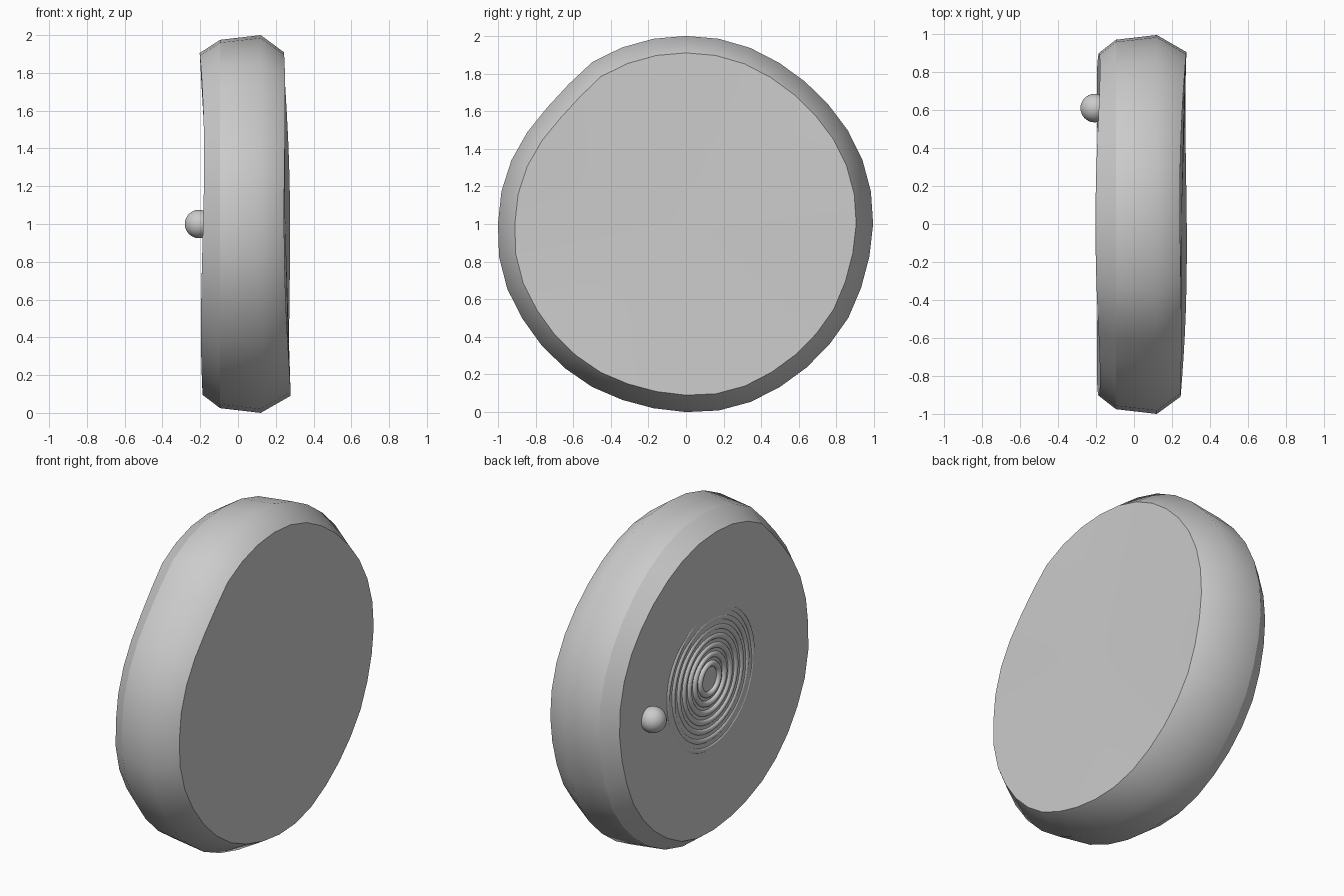
import bpy, bmesh, math

default_cube = bpy.data.objects.get("Cube")
if default_cube:
    bpy.data.objects.remove(default_cube, do_unlink=True)

# One pale grey for everything
grey = bpy.data.materials.new("pale_grey")
grey.use_nodes = True
colour = (0.6, 0.6, 0.6, 1)
grey.diffuse_color = colour
grey.node_tree.nodes["Principled BSDF"].inputs["Base Color"].default_value = colour

SIDES = 36
CENTRE_Z = 1.0

# Hand-made unevenness of the rim radius, in thousandths, every 15 degrees from +y upwards
DENTS = [-5, 0, -6, -15, -10, 0, 0, 0, -5, -42, -25, -5,
         0, 14, 5, 2, 0, -8, 0, 10, 0, -5, -3, -12]


def dent(angle):
    t = angle / math.tau * len(DENTS)
    i = int(t)
    a, b = DENTS[i % len(DENTS)], DENTS[(i + 1) % len(DENTS)]
    return (a + (b - a) * (t - i)) / 1000


def left_wave(a):
    return -0.014 * math.sin(a) + 0.010 * math.cos(a) + 0.007 * math.sin(3 * a + 1)


def right_wave(a):
    return 0.008 * math.sin(3 * a) + 0.005 * math.cos(2 * a)


def flat(a):
    return 0.0


def finish(obj, name):
    obj.name = obj.data.name = name
    obj.data.materials.clear()
    obj.data.materials.append(grey)


def build_body():
    # Profile across the rim: x, radius, sideways wave, sharp edge
    profile = [(-0.19, 0.905, right_wave, True), (-0.095, 0.975, flat, True),
               (0.12, 1.0, flat, False), (0.26, 0.91, left_wave, True)]
    bm = bmesh.new()
    rings = []
    for x, radius, wave, _ in profile:
        ring = []
        for i in range(SIDES):
            a = math.tau * i / SIDES
            r = radius + dent(a)
            ring.append(bm.verts.new((x + wave(a), r * math.cos(a),
                                      CENTRE_Z + r * math.sin(a))))
        rings.append(ring)
    # Rim bands
    for lower, upper in zip(rings, rings[1:]):
        for i in range(SIDES):
            j = (i + 1) % SIDES
            bm.faces.new((lower[i], lower[j], upper[j], upper[i]))
    # Slightly dished end faces
    for ring, x in ((rings[0], -0.15), (rings[-1], 0.25)):
        hub = bm.verts.new((x, 0, CENTRE_Z))
        for i in range(SIDES):
            bm.faces.new((hub, ring[i], ring[(i + 1) % SIDES]))
    bmesh.ops.recalc_face_normals(bm, faces=bm.faces[:])
    for face in bm.faces:
        face.smooth = True
    for ring, row in zip(rings, profile):
        for i in range(SIDES):
            edge = bm.edges.get((ring[i], ring[(i + 1) % SIDES]))
            edge.smooth = not row[3]
    mesh = bpy.data.meshes.new("body")
    bm.to_mesh(mesh)
    bm.free()
    obj = bpy.data.objects.new("body", mesh)
    bpy.context.collection.objects.link(obj)
    finish(obj, "body")


build_body()

# Concentric ridges, the outer ones half sunk into the dished face
for i in range(7):
    bpy.ops.mesh.primitive_torus_add(
        major_radius=0.09 + 0.053 * i, minor_radius=0.018,
        major_segments=48, minor_segments=12,
        location=(-0.155, 0, CENTRE_Z), rotation=(0, math.pi / 2, 0))
    bpy.ops.object.shade_smooth()
    finish(bpy.context.object, f"ridge_{i + 1}")

# Round button near the edge
bpy.ops.mesh.primitive_uv_sphere_add(
    segments=32, ring_count=16, radius=0.075,
    location=(-0.207, 0.61, CENTRE_Z), rotation=(0, math.pi / 2, 0))
bpy.ops.object.shade_smooth()
finish(bpy.context.object, "button")
